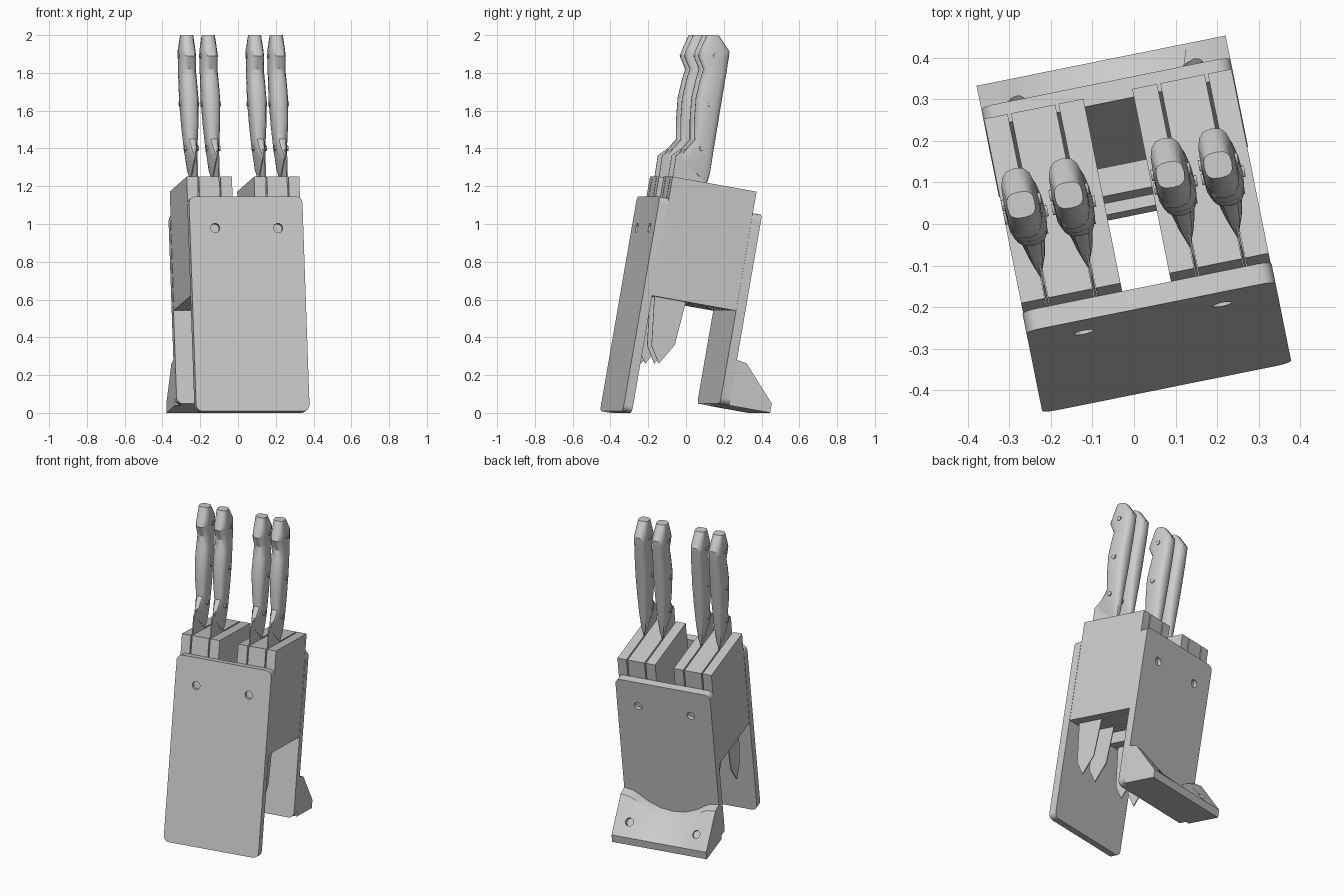
import bpy, bmesh
from math import radians, cos, sin, pi, copysign
from mathutils import Matrix, Vector

if "Cube" in bpy.data.objects:
    bpy.data.objects.remove(bpy.data.objects["Cube"])

# Local frame: x = width, y = depth (front to back), z = along the leaning block
FRAME = (Matrix.Rotation(radians(11.4), 4, 'Z') @ Matrix.Translation((0, -0.403, 0.009))
         @ Matrix.Rotation(radians(-10), 4, 'X'))


def make(name, bm, smooth=None):
    bmesh.ops.recalc_face_normals(bm, faces=bm.faces)
    me = bpy.data.meshes.new(name)
    bm.to_mesh(me)
    bm.free()
    ob = bpy.data.objects.new(name, me)
    bpy.context.collection.objects.link(ob)
    ob.matrix_world = FRAME
    if smooth:
        bpy.ops.object.select_all(action='DESELECT')
        ob.select_set(True)
        bpy.context.view_layer.objects.active = ob
        bpy.ops.object.shade_smooth_by_angle(angle=radians(smooth))
    return ob


def loft(rings, bm=None):
    bm = bm or bmesh.new()
    rows = [[bm.verts.new(p) for p in r] for r in rings]
    n = len(rows[0])
    for a, b in zip(rows, rows[1:]):
        for i in range(n):
            j = (i + 1) % n
            bm.faces.new((a[i], a[j], b[j], b[i]))
    bm.faces.new(rows[0])
    bm.faces.new(rows[-1])
    return bm


def box(name, x, y, z):
    ring = lambda h: [(x[0], y[0], h), (x[1], y[0], h), (x[1], y[1], h), (x[0], y[1], h)]
    return make(name, loft([ring(z[0]), ring(z[1])]))


def board(name, y, z, r=0.035, hw=0.306):
    # Panel with four rounded corners
    pts = []
    for k, (cx, cz) in enumerate([(hw - r, z[1] - r), (r - hw, z[1] - r),
                                  (r - hw, z[0] + r), (hw - r, z[0] + r)]):
        for s in range(5):
            t = (k + s / 4) * pi / 2
            pts.append((cx + r * cos(t), cz + r * sin(t)))
    return make(name, loft([[(px, h, pz) for px, pz in pts] for h in y]), 30)


def cylinder(bm, centre, axis, r, depth, seg=16):
    rot = Vector((0, 0, 1)).rotation_difference(Vector(axis)).to_matrix().to_4x4()
    bmesh.ops.create_cone(bm, cap_ends=True, segments=seg, radius1=r, radius2=r,
                          depth=depth, matrix=Matrix.Translation(centre) @ rot)


def recess(ob, centres, axis):
    # Cuts round screw recesses
    bm = bmesh.new()
    for c in centres:
        cylinder(bm, c, axis, 0.025, 0.05)
    cutter = make("recess_cutter", bm)
    cutter.hide_render = True
    mod = ob.modifiers.new("recess", 'BOOLEAN')
    mod.operation, mod.object, mod.solver = 'DIFFERENCE', cutter, 'EXACT'
    bpy.context.view_layer.update()
    me = bpy.data.meshes.new_from_object(ob.evaluated_get(bpy.context.evaluated_depsgraph_get()))
    ob.modifiers.clear()
    ob.data = me
    bpy.data.objects.remove(cutter)


# Front and back boards
front = board("front_board", (0, 0.05), (0, 1.155))
recess(front, [(s * 0.17, 0, 0.985) for s in (-1, 1)], (0, 1, 0))
back = board("back_board", (0.51, 0.56), (0.13, 1.155))
recess(back, [(s * 0.17, 0.56, 0.985) for s in (-1, 1)], (0, 1, 0))

# Planks of the block, with knife slits between them
for s, side in ((-1, "left"), (1, "right")):
    for i, (a, b) in enumerate([(0.06, 0.121), (0.129, 0.238), (0.246, 0.304)]):
        box(f"{side}_plank_{i + 1}", sorted((s * a, s * b)), (0.05, 0.51), (0.63, 1.27))

# Stepped spacer between the two halves
box("spacer_low", (-0.06, 0.06), (0.319, 0.416), (0.63, 0.71))
box("spacer_high", (-0.06, 0.06), (0.347, 0.416), (0.71, 0.81))

# Foot with a scooped top edge
rings = []
for u, drop in [(0.306, 0), (0.25, 0.008), (0.21, 0.03), (0.16, 0.065), (0.08, 0.1)]:
    rings.append((u, drop))
rings = [(-u, d) for u, d in rings] + [(0, 0.11)] + rings[::-1]
foot = make("foot", loft([[(u, 0.56, 0.13), (u, 0.785, 0.13), (u, 0.785, 0.18),
                           (u, 0.615, 0.365 - d), (u, 0.56, 0.375 - d)] for u, d in rings]), 30)
recess(foot, [(s * 0.215, 0.715, 0.245) for s in (-1, 1)], (0, 0.736, 0.677))

# Handle rows: front depth/height, back depth/height, half width
ROWS = [(0.08, 1.385, 0.25, 1.265, 0.006), (0.108, 1.433, 0.258, 1.325, 0.024),
        (0.143, 1.49, 0.256, 1.42, 0.034), (0.126, 1.59, 0.255, 1.56, 0.043),
        (0.115, 1.707, 0.254, 1.70, 0.048), (0.121, 1.80, 0.254, 1.79, 0.046),
        (0.129, 1.862, 0.254, 1.87, 0.044), (0.087, 1.926, 0.254, 1.945, 0.043),
        (0.095, 1.965, 0.252, 1.978, 0.042), (0.118, 2.043, 0.18, 2.052, 0.034)]
BLADE = [(0.06, 1.385), (0.105, 1.43), (0.245, 1.30), (0.247, 0.63), (0.228, 0.397),
         (0.160, 0.284), (0.105, 0.37), (0.075, 0.63)]


def section(u0, row, n=16):
    f, fz, b, bz, hw = row
    out = []
    for i in range(n):
        t = 2 * pi * i / n
        p, q = (copysign(abs(v) ** 0.7, v) for v in (cos(t), sin(t)))
        k = (1 + p) / 2
        z = fz + (bz - fz) * k
        out.append((u0 - 0.02 * (z - 1.27) + hw * q, f + (b - f) * k, z))
    return out


# Four knives
for n, u in enumerate((-0.242, -0.125, 0.125, 0.242), 1):
    make(f"knife_{n}_blade", loft([[(u + h, d, w) for d, w in BLADE] for h in (-0.003, 0.003)]))
    make(f"knife_{n}_handle", loft([section(u, r) for r in ROWS]), 35)
    bm = bmesh.new()
    for d, w, hw in [(0.187, 1.446, 0.034), (0.186, 1.685, 0.048), (0.175, 1.94, 0.043)]:
        cylinder(bm, (u - 0.02 * (w - 1.27), d, w), (1, 0, 0), 0.014, 2 * hw + 0.01, 12)
    make(f"knife_{n}_rivets", bm, 30)
